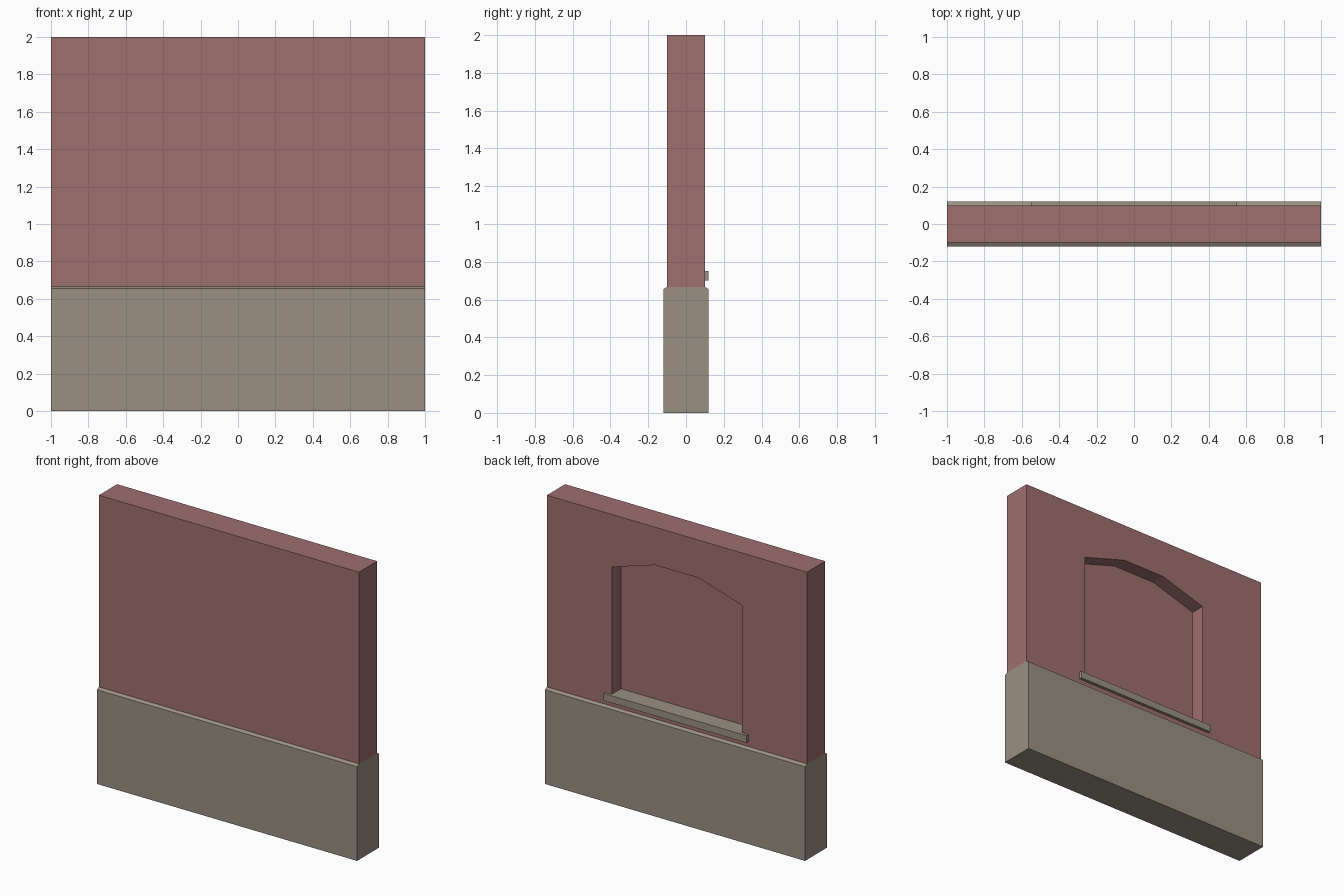
import bpy
import bmesh
from mathutils import Vector

cube = bpy.data.objects.get("Cube")
if cube:
    bpy.data.objects.remove(cube, do_unlink=True)


def material(name, colour):
    mat = bpy.data.materials.new(name)
    mat.use_nodes = True
    mat.diffuse_color = colour
    bsdf = next(n for n in mat.node_tree.nodes if n.type == "BSDF_PRINCIPLED")
    bsdf.inputs["Base Color"].default_value = colour
    bsdf.inputs["Roughness"].default_value = 0.9
    return mat


def prism(name, outline, sweep, mat):
    """Extrude a flat outline along the sweep vector."""
    mesh = bpy.data.meshes.new(name)
    bm = bmesh.new()
    face = bm.faces.new([bm.verts.new(p) for p in outline])
    result = bmesh.ops.extrude_face_region(bm, geom=[face], use_keep_orig=True)
    moved = [v for v in result["geom"] if isinstance(v, bmesh.types.BMVert)]
    bmesh.ops.translate(bm, verts=moved, vec=Vector(sweep))
    bmesh.ops.recalc_face_normals(bm, faces=bm.faces[:])
    bm.to_mesh(mesh)
    bm.free()
    obj = bpy.data.objects.new(name, mesh)
    bpy.context.collection.objects.link(obj)
    mesh.materials.append(mat)
    return obj


plaster = material("red plaster", (0.342, 0.159, 0.156, 1))
stone = material("tan stone", (0.323, 0.279, 0.223, 1))

BASE_TOP = 0.667
HALF_WALL = 0.1
HALF_BASE = 0.12
SILL_LOW, SILL_TOP = 0.70, 0.75

# Stone plinth with chamfered upper edges
half = [(HALF_BASE, 0), (HALF_BASE, 0.655), (HALF_WALL, BASE_TOP)]
section = half + [(-y, z) for y, z in reversed(half)]
prism("plinth", [(-1, y, z) for y, z in section], (2, 0, 0), stone)

# Upper wall slab
slab = [(-1, -HALF_WALL), (1, -HALF_WALL), (1, HALF_WALL), (-1, HALF_WALL)]
wall = prism("upper_wall", [(x, y, BASE_TOP) for x, y in slab],
             (0, 0, 2 - BASE_TOP), plaster)

# Arched niche cut halfway into the back
side = [(0.5, SILL_LOW), (0.5, 1.635), (0.167, 1.737)]
arch = side + [(-x, z) for x, z in reversed(side)]
cutter = prism("niche_cutter", [(x, 0, z) for x, z in arch], (0, 0.3, 0), plaster)
cutter.hide_render = True
cut = wall.modifiers.new("niche", "BOOLEAN")
cut.operation = "DIFFERENCE"
cut.solver = "EXACT"
cut.object = cutter
bpy.context.view_layer.objects.active = wall
bpy.ops.object.modifier_apply(modifier=cut.name)
bpy.data.objects.remove(cutter, do_unlink=True)

# Sill filling the niche floor, with a lip that overhangs at both ends
lip = [(0.5, 0), (0.5, HALF_WALL), (0.55, HALF_WALL), (0.55, HALF_BASE)]
plan = lip + [(-x, y) for x, y in reversed(lip)]
prism("window_sill", [(x, y, SILL_LOW) for x, y in plan],
      (0, 0, SILL_TOP - SILL_LOW), stone)
